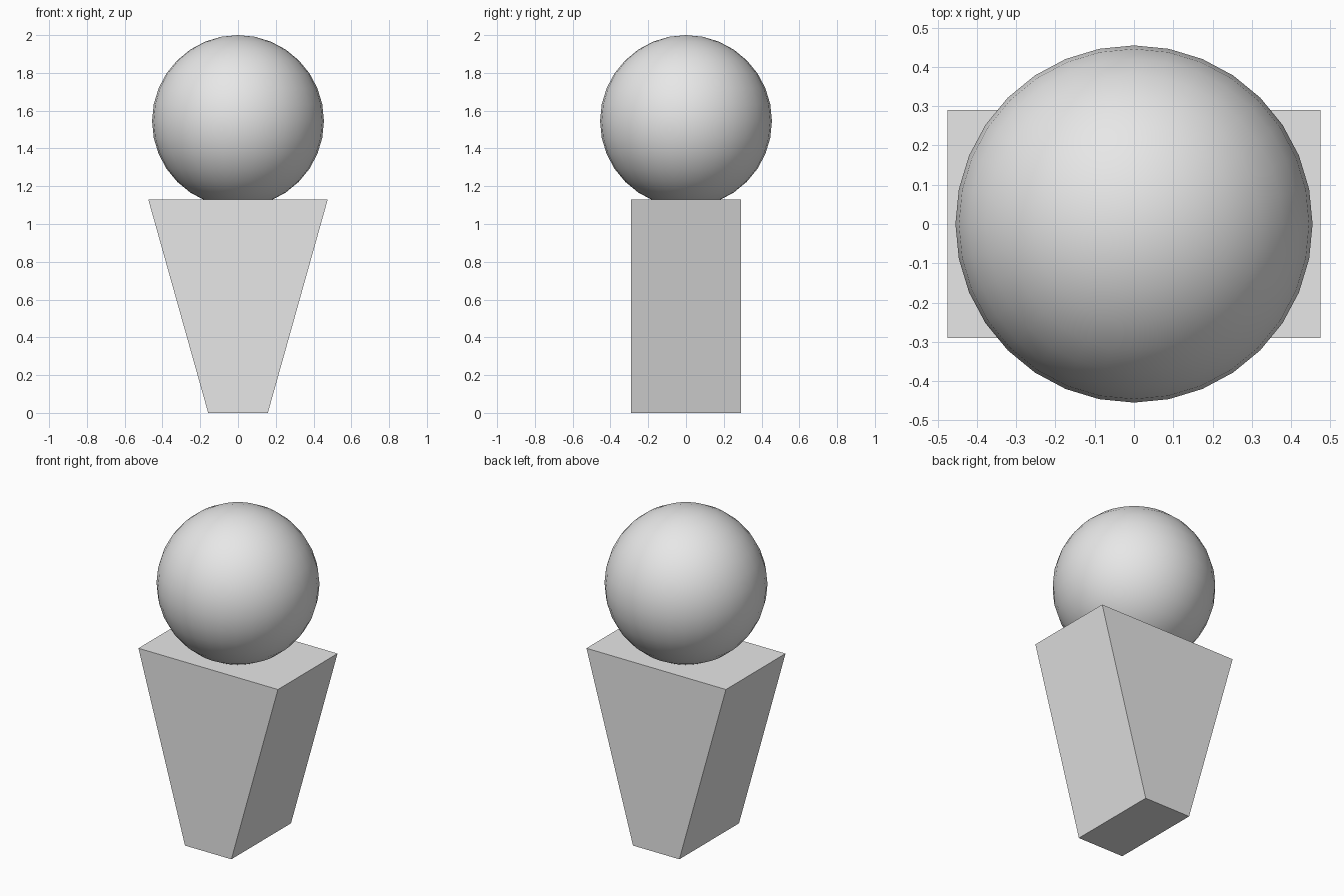
import bpy
import bmesh

default_cube = bpy.data.objects.get("Cube")
if default_cube:
    bpy.data.objects.remove(default_cube, do_unlink=True)

# One plain grey for the whole figure
grey = bpy.data.materials.new("light_grey")
grey.use_nodes = True
grey.diffuse_color = (0.8, 0.8, 0.8, 1)
grey.node_tree.nodes["Principled BSDF"].inputs["Base Color"].default_value = (0.8, 0.8, 0.8, 1)

BODY_HEIGHT = 1.13
BODY_DEPTH = 0.58
TOP_WIDTH = 0.95
BOTTOM_WIDTH = 0.316
HEAD_RADIUS = 0.455


def finish(name, bm, z):
    """Turn a bmesh into a named grey object centred at height z."""
    mesh = bpy.data.meshes.new(name)
    bm.to_mesh(mesh)
    bm.free()
    mesh.materials.append(grey)
    obj = bpy.data.objects.new(name, mesh)
    obj.location.z = z
    bpy.context.collection.objects.link(obj)
    return obj


# Body: a box that narrows in width towards the base
bm = bmesh.new()
bmesh.ops.create_cube(bm, size=1)
for v in bm.verts:
    v.co.x *= TOP_WIDTH if v.co.z > 0 else BOTTOM_WIDTH
    v.co.y *= BODY_DEPTH
    v.co.z *= BODY_HEIGHT
finish("body", bm, BODY_HEIGHT / 2)

# Head: a smooth ball sunk slightly into the body
bm = bmesh.new()
bmesh.ops.create_uvsphere(bm, u_segments=32, v_segments=16, radius=HEAD_RADIUS)
for f in bm.faces:
    f.smooth = True
finish("head", bm, 2 - HEAD_RADIUS)
